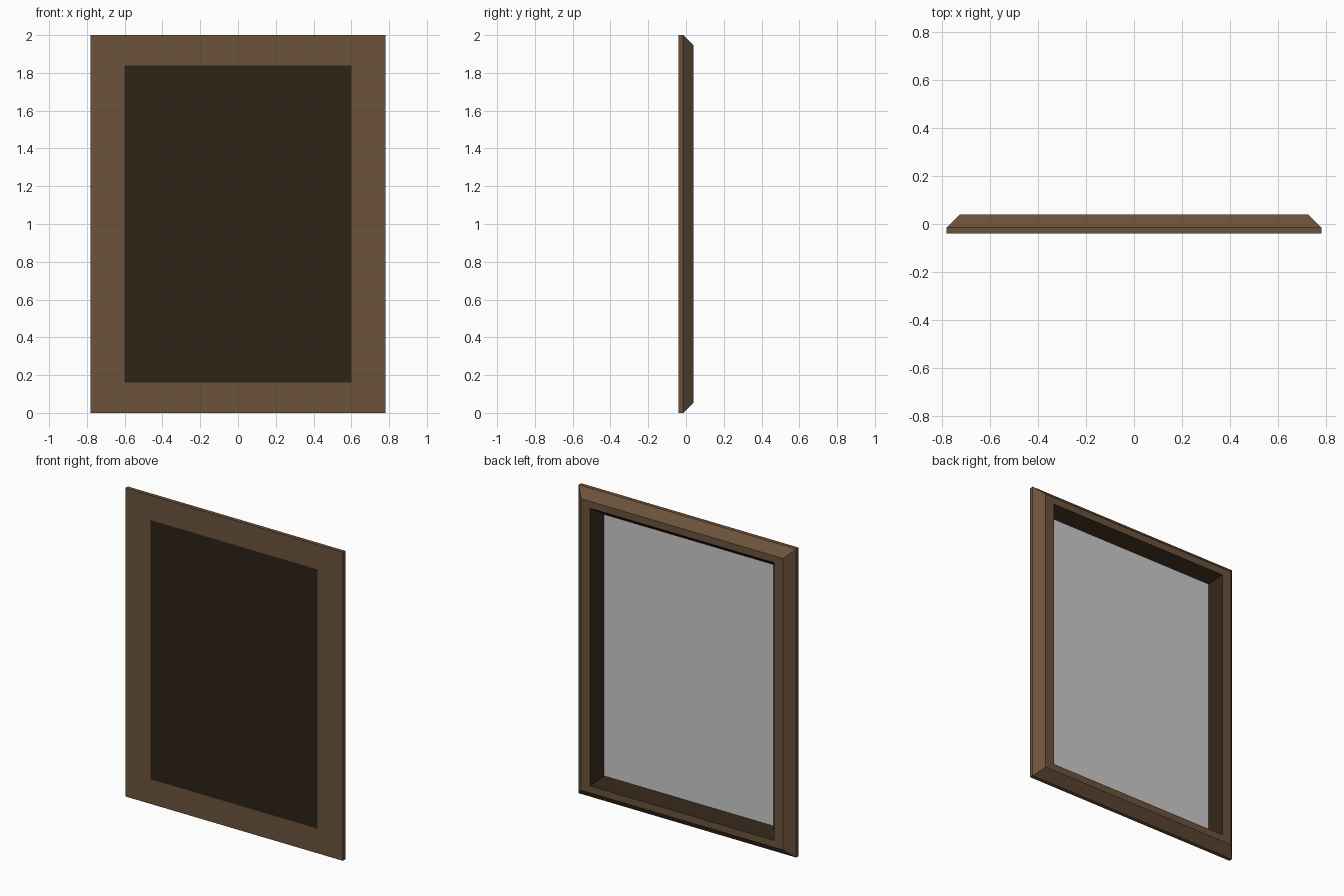
import bpy, bmesh
from mathutils import Vector

if "Cube" in bpy.data.objects:
    bpy.data.objects.remove(bpy.data.objects["Cube"])

CENTRE_Z = 1.0


def material(name, rgb):
    m = bpy.data.materials.new(name)
    m.diffuse_color = (*rgb, 1)
    m.use_nodes = True
    m.node_tree.nodes["Principled BSDF"].inputs["Base Color"].default_value = m.diffuse_color
    return m


def rect_loft(name, rings, mat=None, cap=False):
    """Join rectangles (half width, half height, y) listed from ring to ring."""
    bm = bmesh.new()
    loops = [[bm.verts.new(Vector((sx * w, y, CENTRE_Z + sz * h)))
              for sx, sz in ((-1, -1), (1, -1), (1, 1), (-1, 1))]
             for w, h, y in rings]
    for a, b in zip(loops, loops[1:]):
        for i in range(4):
            j = (i + 1) % 4
            bm.faces.new((a[i], a[j], b[j], b[i]))
    if cap:
        bm.faces.new(loops[-1])
    mesh = bpy.data.meshes.new(name)
    bm.to_mesh(mesh)
    bm.free()
    obj = bpy.data.objects.new(name, mesh)
    bpy.context.collection.objects.link(obj)
    if mat:
        mesh.materials.append(mat)
    return obj


wood = material("wood", (0.15, 0.086, 0.044))
dark_wood = material("dark_wood", (0.027, 0.016, 0.008))

front_inner = (0.60, 0.84, -0.04)
rim_inner = (0.66, 0.90, 0.04)

# Moulding: flat face, thin square edge, bevelled side, narrow rim
rect_loft("frame", [rim_inner, (0.725, 0.945, 0.04), (0.78, 1.0, -0.015),
                    (0.78, 1.0, -0.04), front_inner], wood)

# Dark tray: sloping walls closed by a panel flush with the flat face
rect_loft("tray", [front_inner, rim_inner], dark_wood)
rect_loft("backing_panel", [front_inner], dark_wood, cap=True)

# Grey pane seated just inside the tray, facing +y
pane = rect_loft("pane", [(0.6075, 0.8475, -0.03)], cap=True)
pane.data.flip_normals()

# Make the moulding and the tray walls face outward
for name in ("frame", "tray"):
    bpy.data.objects[name].data.flip_normals()
